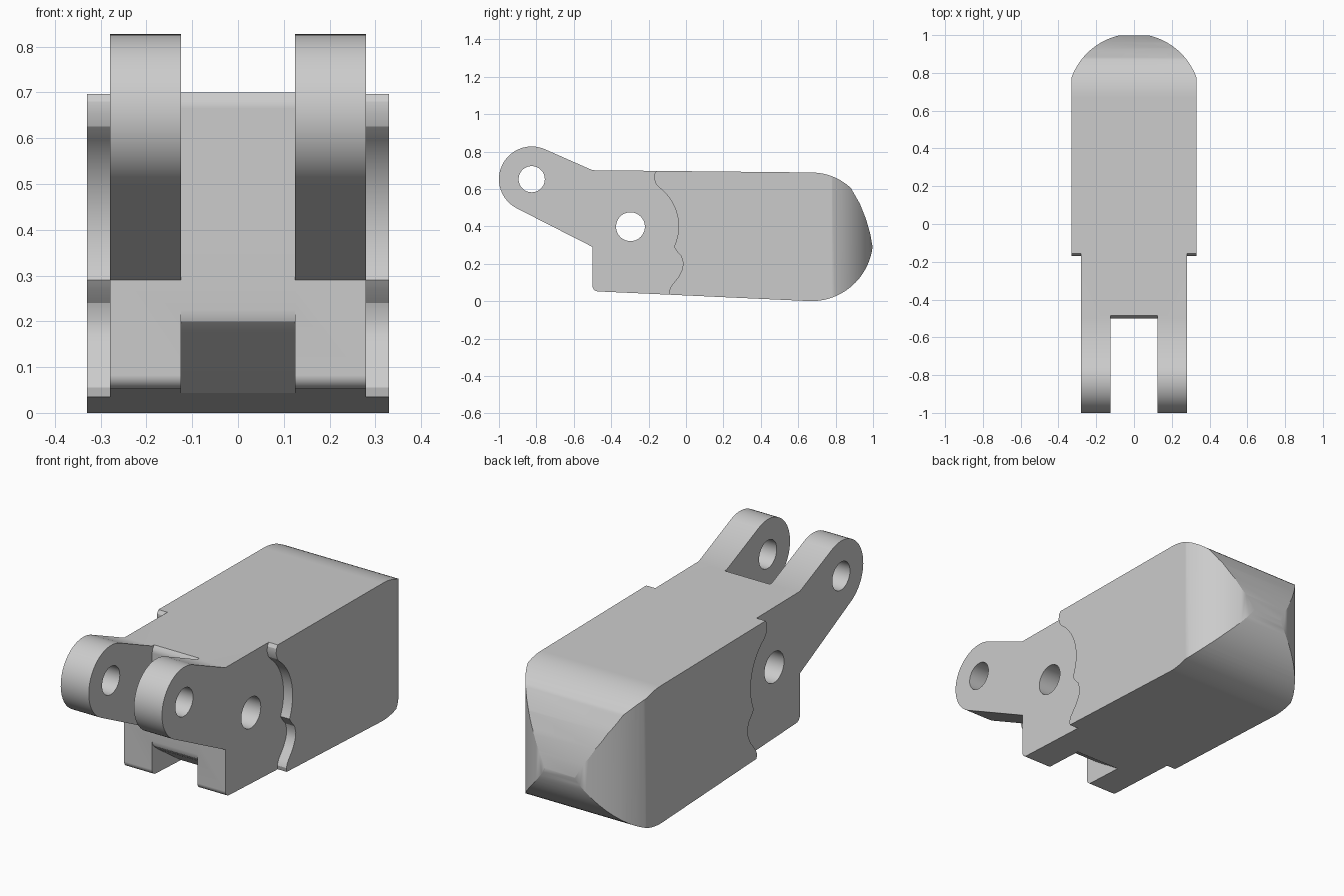
import bpy, bmesh, math

if "Cube" in bpy.data.objects:
    bpy.data.objects.remove(bpy.data.objects["Cube"], do_unlink=True)

grey = bpy.data.materials.new("plain_grey")
grey.use_nodes = True
COLOUR = (0.6, 0.6, 0.6, 1)
grey.diffuse_color = COLOUR
next(n for n in grey.node_tree.nodes if n.type == 'BSDF_PRINCIPLED').inputs["Base Color"].default_value = COLOUR


def arc(cx, cy, r, start, end, n):
    """Points along a circular arc, angles in degrees."""
    angles = [math.radians(start + (end - start) * i / n) for i in range(n + 1)]
    return [(cx + r * math.cos(a), cy + r * math.sin(a)) for a in angles]


def prism(name, outline, low, high, axis='X'):
    """Extrude a flat outline along X (outline is y, z) or Z (outline is x, y)."""
    bm = bmesh.new()
    place = (lambda p: (low, *p)) if axis == 'X' else (lambda p: (*p, low))
    face = bm.faces.new([bm.verts.new(place(p)) for p in outline])
    grown = bmesh.ops.extrude_face_region(bm, geom=[face])['geom']
    depth = high - low
    move = (depth, 0, 0) if axis == 'X' else (0, 0, depth)
    bmesh.ops.translate(bm, vec=move, verts=[v for v in grown if isinstance(v, bmesh.types.BMVert)])
    bmesh.ops.recalc_face_normals(bm, faces=bm.faces)
    mesh = bpy.data.meshes.new(name)
    bm.to_mesh(mesh)
    bm.free()
    mesh.materials.append(grey)
    obj = bpy.data.objects.new(name, mesh)
    bpy.context.collection.objects.link(obj)
    return obj


def carve(obj, cutter, operation='DIFFERENCE'):
    """Apply a boolean and throw the cutter away."""
    cutter.hide_render = True
    mod = obj.modifiers.new("carve", 'BOOLEAN')
    mod.operation, mod.object, mod.solver = operation, cutter, 'EXACT'
    bpy.ops.object.select_all(action='DESELECT')
    bpy.context.view_layer.objects.active = obj
    obj.select_set(True)
    bpy.ops.object.modifier_apply(modifier=mod.name)
    bpy.data.objects.remove(cutter, do_unlink=True)


# Whole side profile: hinge eye, heel, belly, rounded tip, back
profile = arc(-0.825, 0.652, 0.175, 66, 243, 32)
profile += [(-0.5, 0.29)]
profile += arc(-0.47, 0.082, 0.03, 180, 268, 6)
profile += arc(0.67, 0.33, 0.33, -90, -7, 20)
profile += [(0.985, 0.36), (0.962, 0.44), (0.93, 0.52)]
profile += arc(0.67, 0.378, 0.31, 47, 90, 12)
profile += [(-0.5, 0.7)]
body = prism("finger_segment", profile, -0.4, 0.4)

# Rounded tip and straight sides seen from above
half_width = 0.33
plan = [(-half_width, -1.2), (half_width, -1.2)]
plan += arc(0, 0.655, 0.352, 20.4, 159.6, 40)
plan[2] = (half_width, plan[2][1])
plan[-1] = (-half_width, plan[-1][1])
carve(body, prism("plan_mask", plan, -0.5, 1.5, 'Z'), 'INTERSECT')

# Stepped cheeks in front of the wavy edge
wave = [(-1.2, 1), (-1.2, -0.2), (-0.08, -0.2), (-0.085, 0.03), (-0.09, 0.055), (-0.08, 0.08)]
wave += [(-0.04, 0.13), (-0.02, 0.17), (-0.015, 0.205), (-0.025, 0.24), (-0.05, 0.268)]
wave += arc(-0.3, 0.4, 0.26, -25, 53, 20)
wave += [(-0.16, 0.625), (-0.17, 0.655), (-0.168, 0.68), (-0.155, 0.7), (-0.155, 1)]
for side in (-1, 1):
    near, far = sorted((side * 0.28, side * 0.5))
    carve(body, prism("cheek_cutter", wave, near, far))

# Slot between the two hinge arms, with an undercut below
slot = [(-1.2, 1), (-1.2, -0.2), (-0.25, -0.2), (-0.27, 0.042), (-0.45, 0.165)]
slot += [(-0.475, 0.184), (-0.492, 0.2), (-0.5, 0.225)]
slot += [(-0.5, 0.665), (-0.495, 0.684), (-0.485, 0.697), (-0.48, 0.71), (-0.48, 1)]
carve(body, prism("slot_cutter", slot, -0.125, 0.125))

# Pin holes
for y, z, r in ((-0.825, 0.652, 0.07), (-0.297, 0.398, 0.077)):
    carve(body, prism("hole_cutter", arc(y, z, r, 0, 352.5, 47), -0.6, 0.6))

bpy.ops.object.shade_smooth_by_angle(angle=math.radians(25))
weighted = body.modifiers.new("even_shading", 'WEIGHTED_NORMAL')
weighted.keep_sharp = True
